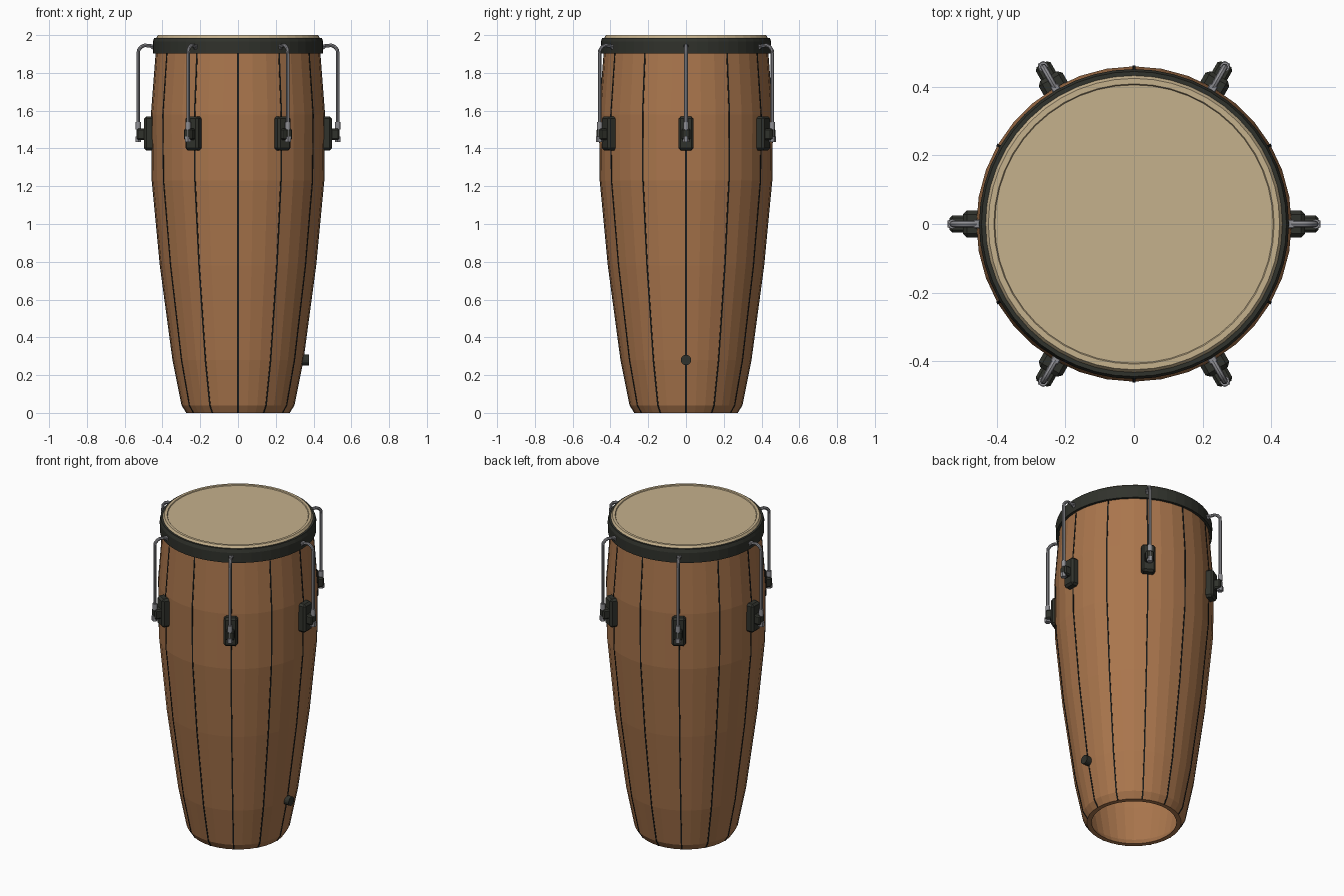
import bpy, bmesh, math
from mathutils import Matrix, Vector

if "Cube" in bpy.data.objects:
    bpy.data.objects.remove(bpy.data.objects["Cube"])


def material(name, color):
    m = bpy.data.materials.new(name)
    m.diffuse_color = (*color, 1)
    m.use_nodes = True
    m.node_tree.nodes["Principled BSDF"].inputs["Base Color"].default_value = m.diffuse_color
    return m


WOOD = material("warm_wood", (0.40, 0.18, 0.073))
SKIN = material("cream_skin", (0.56, 0.44, 0.265))
BLACK = material("dark_metal", (0.030, 0.032, 0.025))
STEEL = material("steel", (0.27, 0.27, 0.29))
SEAM = material("seam_black", (0.010, 0.011, 0.010))


def finish(name, bm, mat, rot=0.0, smooth=None):
    bmesh.ops.transform(bm, matrix=Matrix.Rotation(rot, 4, 'Z'), verts=bm.verts)
    bmesh.ops.recalc_face_normals(bm, faces=bm.faces)
    me = bpy.data.meshes.new(name)
    bm.to_mesh(me)
    bm.free()
    me.materials.append(mat)
    ob = bpy.data.objects.new(name, me)
    bpy.context.collection.objects.link(ob)
    if smooth:
        bpy.ops.object.select_all(action='DESELECT')
        ob.select_set(True)
        bpy.context.view_layer.objects.active = ob
        bpy.ops.object.shade_smooth_by_angle(angle=math.radians(smooth))
    return ob


def lathe(name, profile, mat, n, closed=True, smooth=None):
    """Revolve (radius, z) points about z; radius 0 makes a pole."""
    bm = bmesh.new()
    rings = []
    for r, z in profile:
        if r == 0:
            rings.append([bm.verts.new((0, 0, z))] * n)
        else:
            rings.append([bm.verts.new((r * math.cos(i * math.tau / n),
                                        r * math.sin(i * math.tau / n), z)) for i in range(n)])
    pairs = list(zip(rings, rings[1:])) + ([(rings[-1], rings[0])] if closed else [])
    for a, b in pairs:
        for i in range(n):
            j = (i + 1) % n
            bm.faces.new(list(dict.fromkeys((a[i], a[j], b[j], b[i]))))
    return finish(name, bm, mat, smooth=smooth)


def box(name, center, size, mat, rot, bevel=0.0):
    bm = bmesh.new()
    bmesh.ops.create_cube(bm, size=1)
    bmesh.ops.scale(bm, vec=size, verts=bm.verts)
    bmesh.ops.translate(bm, vec=center, verts=bm.verts)
    if bevel:
        bmesh.ops.bevel(bm, geom=bm.edges[:], offset=bevel, segments=1, affect='EDGES', profile=0.5)
    return finish(name, bm, mat, rot)


def cylinder(name, center, radius, length, mat, rot=0.0, axis='Z', n=12):
    bm = bmesh.new()
    m = Matrix.Translation(center)
    if axis == 'X':
        m = m @ Matrix.Rotation(math.pi / 2, 4, 'Y')
    bmesh.ops.create_cone(bm, cap_ends=True, segments=n, radius1=radius, radius2=radius,
                          depth=length, matrix=m)
    return finish(name, bm, mat, rot)


def tube(name, path, radius, mat, rot, n=8):
    """Round rod along a path in the xz plane."""
    bm = bmesh.new()
    pts = [Vector((x, 0, z)) for x, z in path]
    rings = []
    for i, p in enumerate(pts):
        t = (pts[min(i + 1, len(pts) - 1)] - pts[max(i - 1, 0)]).normalized()
        side = Vector((0, 1, 0))
        up = t.cross(side)
        rings.append([bm.verts.new(p + radius * (math.cos(k * math.tau / n) * side +
                                                 math.sin(k * math.tau / n) * up)) for k in range(n)])
    for a, b in zip(rings, rings[1:]):
        for k in range(n):
            bm.faces.new((a[k], a[(k + 1) % n], b[(k + 1) % n], b[k]))
    bm.faces.new(rings[0])
    bm.faces.new(rings[-1])
    return finish(name, bm, mat, rot, smooth=40)


# Hollow wooden shell
outer = [(0.272, 0.0), (0.297, 0.04), (0.345, 0.28), (0.412, 0.78),
         (0.455, 1.23), (0.459, 1.58), (0.433, 1.92), (0.428, 1.97)]
inner = [(r - 0.028, z) for r, z in reversed(outer)]
lathe("shell", outer + inner, WOOD, 36)

# Dark seams between the twelve staves
for i in range(12):
    bm = bmesh.new()
    cols = [[bm.verts.new((r + d, y, z)) for d, y in
             ((-0.004, -0.004), (0.002, -0.004), (0.002, 0.004), (-0.004, 0.004))]
            for r, z in outer[:-1]]
    for a, b in zip(cols, cols[1:]):
        for k in range(4):
            bm.faces.new((a[k], a[(k + 1) % 4], b[(k + 1) % 4], b[k]))
    bm.faces.new(cols[0])
    bm.faces.new(cols[-1])
    finish("stave_seam", bm, SEAM, i * math.tau / 12)

# Drum skin with a rounded lip, and the tension hoop
lathe("drum_skin", [(0, 1.995), (0.405, 1.995), (0.408, 2.0), (0.424, 2.0), (0.432, 1.988),
                    (0.432, 1.955), (0, 1.955)], SKIN, 48, closed=False)
lathe("hoop", [(0.428, 1.902), (0.45, 1.902), (0.451, 1.965), (0.444, 1.986),
               (0.432, 1.986), (0.428, 1.975)], BLACK, 48)

# Six tuning lugs with hooked rods
for i in range(6):
    a = i * math.tau / 6
    box("lug_plate", (0.465, 0, 1.48), (0.065, 0.08, 0.18), BLACK, a, 0.012)
    box("lug_bracket", (0.512, 0, 1.475), (0.05, 0.05, 0.06), BLACK, a, 0.008)
    tube("tuning_rod", [(0.528, 1.435), (0.528, 1.90), (0.526, 1.922), (0.512, 1.938),
                        (0.495, 1.946), (0.462, 1.943), (0.448, 1.930)], 0.0095, STEEL, a)
    cylinder("rod_collar", (0.528, 0, 1.52), 0.014, 0.04, STEEL, a)
    cylinder("rod_nut", (0.528, 0, 1.448), 0.018, 0.03, STEEL, a, n=6)
    box("hook_claw", (0.456, 0, 1.943), (0.022, 0.026, 0.014), STEEL, a, 0.003)

# Air vent low on the right side
cylinder("air_vent", (0.35, 0, 0.28), 0.028, 0.05, BLACK, axis='X', n=16)
